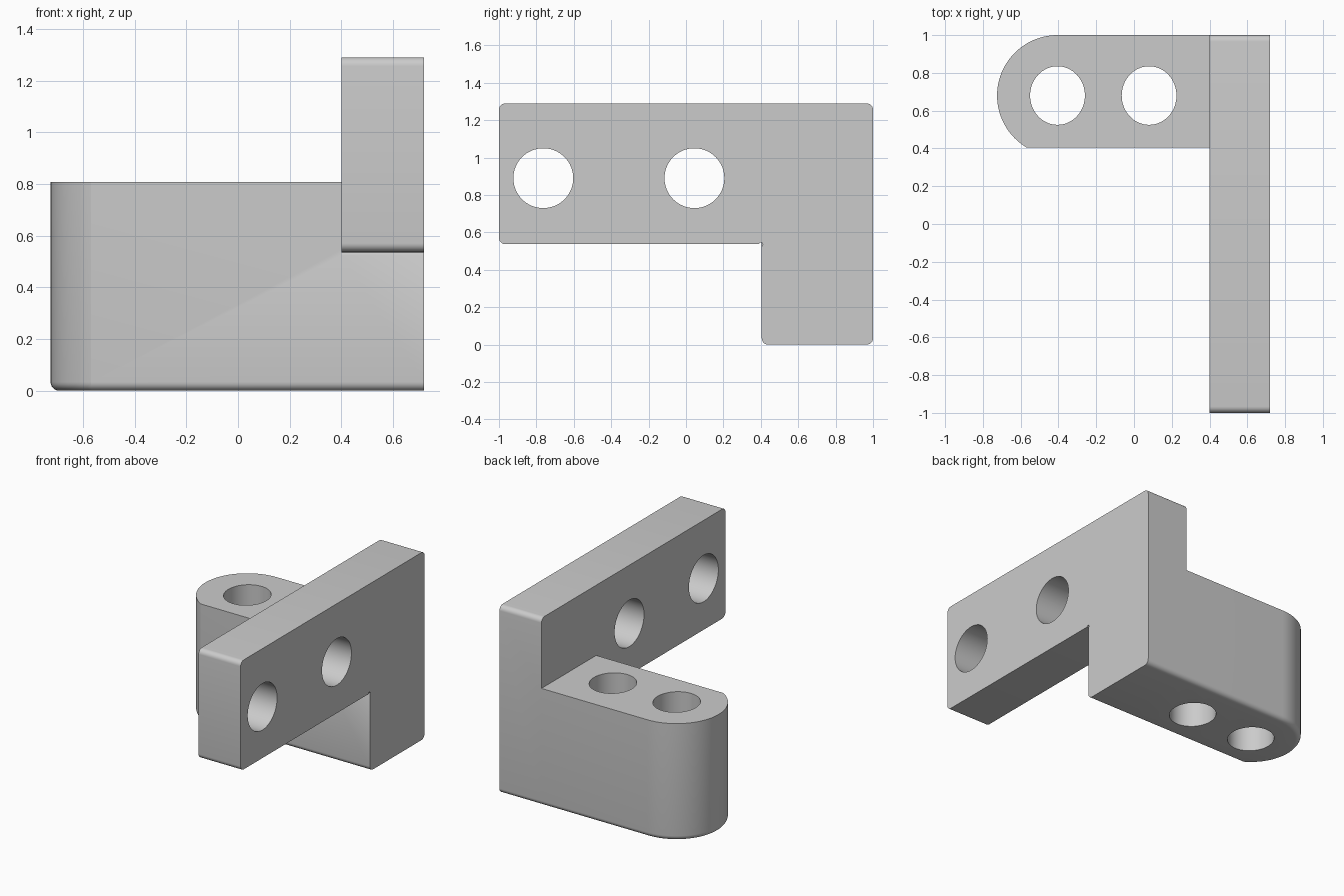
import bpy, bmesh
from math import pi, cos, sin, asin
from mathutils import Matrix, Vector

cube = bpy.data.objects.get("Cube")
if cube:
    bpy.data.objects.remove(cube)

grey = bpy.data.materials.new("plain grey")
grey.use_nodes = True
grey.diffuse_color = (0.6, 0.6, 0.6, 1)
grey.node_tree.nodes["Principled BSDF"].inputs["Base Color"].default_value = (0.6, 0.6, 0.6, 1)

PLATE_X, SIDE_X = 0.40, 0.72      # inner and outer faces of the plate
FRONT_Y, ARM_Y, BACK_Y = -1.0, 0.405, 1.0
PLATE_Z, ARM_Z, TOP_Z = 0.537, 0.807, 1.29
ROUND = 0.034


def add_object(name, bm):
    bmesh.ops.recalc_face_normals(bm, faces=bm.faces[:])
    mesh = bpy.data.meshes.new(name)
    bm.to_mesh(mesh)
    bm.free()
    mesh.materials.append(grey)
    obj = bpy.data.objects.new(name, mesh)
    bpy.context.collection.objects.link(obj)
    return obj


def extrude(points, direction):
    bm = bmesh.new()
    face = bm.faces.new([bm.verts.new(p) for p in points])
    moved = bmesh.ops.extrude_face_region(bm, geom=[face], use_keep_orig=True)["geom"]
    bmesh.ops.translate(bm, vec=direction, verts=[g for g in moved if isinstance(g, bmesh.types.BMVert)])
    return bm


def round_edges(bm, edges):
    bmesh.ops.bevel(bm, geom=edges, offset=ROUND, offset_type='OFFSET',
                    segments=6, profile=0.5, affect='EDGES')


def boolean(obj, other, operation):
    mod = obj.modifiers.new(operation.title(), 'BOOLEAN')
    mod.operation, mod.object, mod.solver = operation, other, 'EXACT'
    bpy.context.view_layer.objects.active = obj
    bpy.ops.object.modifier_apply(modifier=mod.name)
    bpy.data.objects.remove(other)


def drill(obj, centre, axis, rx, ry):
    bm = bmesh.new()
    turn = Vector(axis).to_track_quat('Z', 'Y').to_matrix().to_4x4()
    matrix = Matrix.Translation(centre) @ turn @ Matrix.Diagonal((rx, ry, 1, 1))
    bmesh.ops.create_cone(bm, cap_ends=True, segments=64, radius1=1, radius2=1, depth=3, matrix=matrix)
    boolean(obj, add_object("hole_cutter", bm), 'DIFFERENCE')


# L-shaped plate with a tiny relief nick in its inner corner
profile = [(FRONT_Y, PLATE_Z), (0.388, PLATE_Z), (0.397, 0.547), (0.406, 0.546),
           (0.411, 0.535), (ARM_Y, 0.524), (ARM_Y, 0), (BACK_Y, 0),
           (BACK_Y, TOP_Z), (FRONT_Y, TOP_Z)]
bm = extrude([(PLATE_X, y, z) for y, z in profile], (SIDE_X - PLATE_X, 0, 0))
corners = [(FRONT_Y, PLATE_Z), (ARM_Y, 0), (BACK_Y, 0), (BACK_Y, TOP_Z), (FRONT_Y, TOP_Z)]
round_edges(bm, [e for e in bm.edges if any(
    all(abs(v.co.y - y) + abs(v.co.z - z) < 1e-4 for v in e.verts) for y, z in corners)])
bracket = add_object("bracket", bm)
for y in (-0.763, 0.045):
    drill(bracket, (0.5, y, 0.89), (1, 0, 0), 0.16, 0.16)

# Arm with a rounded end and a softened lower rim
cx, cy, radius, steps = -0.405, 0.68, 0.32, 40
end = pi + asin((cy - ARM_Y) / radius)
arc = [pi / 2 + (end - pi / 2) * i / steps for i in range(steps + 1)]
outline = [(PLATE_X, ARM_Y), (PLATE_X, BACK_Y)]
outline += [(cx + radius * cos(a), cy + radius * sin(a)) for a in arc]
bm = extrude([(x, y, 0) for x, y in outline], (0, 0, ARM_Z))
round_edges(bm, [e for e in bm.edges if all(v.co.z < 1e-4 for v in e.verts)
                 and not all(v.co.x > PLATE_X - 1e-4 for v in e.verts)])
arm = add_object("arm", bm)
for x in (-0.405, 0.08):
    drill(arm, (x, 0.68, 0.4), (0, 0, 1), 0.145, 0.155)

# Join into one solid and smooth only the curved walls
boolean(bracket, arm, 'UNION')
bpy.ops.object.select_all(action='DESELECT')
bracket.select_set(True)
bpy.context.view_layer.objects.active = bracket
bpy.ops.object.shade_smooth_by_angle(angle=pi / 6)
